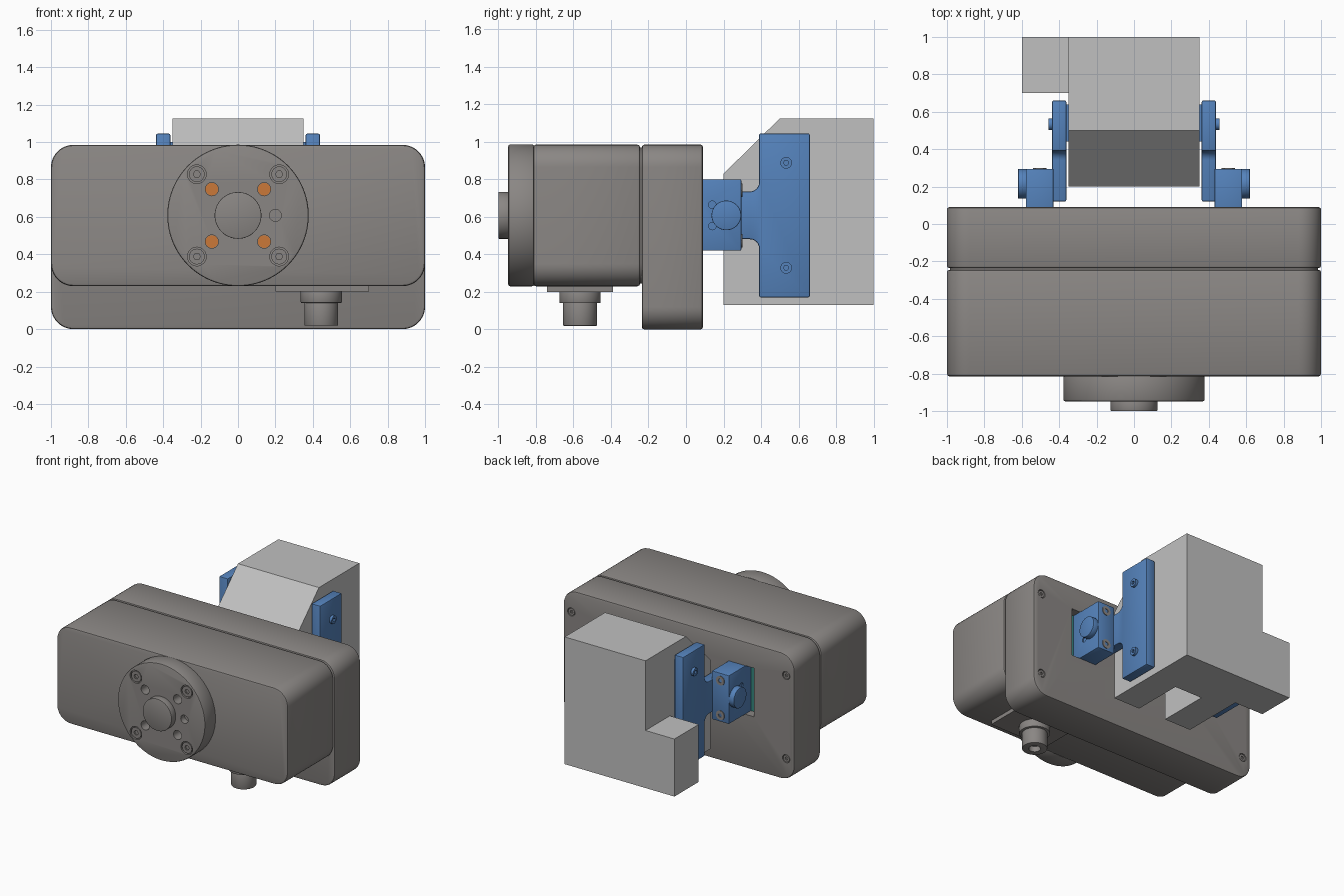
import bpy, bmesh, math

cube = bpy.data.objects.get("Cube")
if cube:
    bpy.data.objects.remove(cube, do_unlink=True)


def material(name, rgb):
    m = bpy.data.materials.new(name)
    m.use_nodes = True
    m.diffuse_color = (*rgb, 1)
    m.node_tree.nodes["Principled BSDF"].inputs["Base Color"].default_value = (*rgb, 1)
    return m


GREY = material("warm grey", (0.255, 0.24, 0.23))
LIGHT = material("light grey", (0.53, 0.53, 0.53))
BLUE = material("blue", (0.09, 0.225, 0.5))
TEAL = material("teal", (0.035, 0.24, 0.21))
ORANGE = material("orange", (0.6, 0.19, 0.04))


def rect(u0, u1, v0, v1):
    return [(u0, v0), (u1, v0), (u1, v1), (u0, v1)]


def arc(u, v, r, start, end, n):
    angles = [math.radians(start + (end - start) * i / n) for i in range(n + 1)]
    return [(u + r * math.cos(a), v + r * math.sin(a)) for a in angles]


def circle(u, v, r, n=32):
    return arc(u, v, r, 0, 360, n)[:-1]


def rounded(u0, u1, v0, v1, r):
    return (arc(u1 - r, v1 - r, r, 0, 90, 10) + arc(u0 + r, v1 - r, r, 90, 180, 10)
            + arc(u0 + r, v0 + r, r, 180, 270, 10) + arc(u1 - r, v0 + r, r, 270, 360, 10))


def activate(ob):
    bpy.ops.object.select_all(action='DESELECT')
    ob.select_set(True)
    bpy.context.view_layer.objects.active = ob


def prism(name, pts, axis, a, b, mat, bevel=0, cutters=()):
    """Extrude a profile along an axis, round its rims, then cut holes."""
    place = {'x': lambda u, v, w: (w, u, v),
             'y': lambda u, v, w: (u, w, v),
             'z': lambda u, v, w: (u, v, w)}[axis]
    bm = bmesh.new()
    low = [bm.verts.new(place(u, v, a)) for u, v in pts]
    high = [bm.verts.new(place(u, v, b)) for u, v in pts]
    bm.faces.new(low)
    bm.faces.new(high)
    for i in range(len(pts)):
        j = (i + 1) % len(pts)
        bm.faces.new((low[i], low[j], high[j], high[i]))
    bmesh.ops.recalc_face_normals(bm, faces=bm.faces)
    mesh = bpy.data.meshes.new(name)
    bm.to_mesh(mesh)
    bm.free()
    mesh.materials.append(mat)
    ob = bpy.data.objects.new(name, mesh)
    bpy.context.collection.objects.link(ob)
    activate(ob)
    if bevel:
        mod = ob.modifiers.new("rim", 'BEVEL')
        mod.width = bevel
        mod.segments = 2
        mod.limit_method = 'ANGLE'
        mod.angle_limit = math.radians(40)
        bpy.ops.object.modifier_apply(modifier="rim")
    for shape in cutters:
        tool = prism("cutter", *shape, mat)
        tool.hide_render = True
        activate(ob)
        mod = ob.modifiers.new("cut", 'BOOLEAN')
        mod.operation = 'DIFFERENCE'
        mod.solver = 'EXACT'
        mod.object = tool
        bpy.ops.object.modifier_apply(modifier="cut")
        bpy.data.objects.remove(tool, do_unlink=True)
    activate(ob)
    bpy.ops.object.shade_smooth_by_angle(angle=math.radians(30))
    return ob


def screw(name, u, v, r, axis, a, b, mat):
    """Screw head whose outer end b has a socket."""
    mid = b + (a - b) * 0.6
    prism(name, circle(u, v, r, 24), axis, a, b, mat,
          cutters=[(circle(u, v, r * 0.45, 6), axis, mid, b + (b - a))])


SIDES = (-1, 1)
MID = 0.608  # height of the main axis

# Housings
prism("front_housing", rounded(-1, 1, 0.23, 0.985, 0.12), 'y', -0.815, -0.245, GREY, 0.014)
prism("housing_joint", rounded(-0.985, 0.985, 0.245, 0.97, 0.11), 'y', -0.25, -0.23, GREY)
windows = [(rect(*sorted((s * 0.43, s * 0.65)), 0.42, 0.8), 'y', 0.01, 0.2) for s in SIDES]
corners = [(x * 0.93, 0.4925 + z * 0.325) for x in SIDES for z in SIDES]
wells = [(circle(x, z, 0.032), 'y', 0.075, 0.2) for x, z in corners]
prism("rear_housing", rounded(-1, 1, 0, 0.985, 0.12), 'y', -0.235, 0.09, GREY, 0.012,
      windows + wells)
for x, z in corners:
    screw("rear_screw", x, z, 0.027, 'y', 0.07, 0.087, GREY)

# Front disc with screws, sockets and hub
bolts = [(x * 0.22, MID + z * 0.22) for x in SIDES for z in SIDES]
sockets = [(x * 0.14, MID + z * 0.14) for x in SIDES for z in SIDES]
holes = [(circle(x, z, 0.05), 'y', -1, -0.93) for x, z in bolts]
holes += [(circle(x, z, 0.035), 'y', -1, -0.85) for x, z in sockets]
holes.append((circle(0.2, MID, 0.032), 'y', -1, -0.9))
prism("front_disc", circle(0, MID, 0.378, 96), 'y', -0.948, -0.81, GREY, 0.01, holes)
for x, z in bolts:
    screw("disc_screw", x, z, 0.042, 'y', -0.925, -0.945, GREY)
for x, z in sockets:
    prism("socket_floor", circle(x, z, 0.034), 'y', -0.857, -0.849, ORANGE)
prism("hub", circle(0, MID, 0.125, 64), 'y', -1, -0.94, GREY, 0.004)

# Connector underneath
prism("connector_plate", rect(0.2, 0.7, -0.74, -0.39), 'z', 0.2, 0.235, GREY)
prism("connector_collar", circle(0.445, -0.565, 0.11, 48), 'z', 0.14, 0.205, GREY, 0.005)
prism("connector_plug", circle(0.445, -0.565, 0.09, 48), 'z', 0.018, 0.15, GREY, 0.005,
      [(circle(0.445, -0.565, 0.042), 'z', 0, 0.08)])
prism("connector_core", circle(0.445, -0.565, 0.04), 'z', 0.06, 0.09, LIGHT)

# Carried block, with a slot under its front and a low side step
block = [(0.2, 0.13), (1, 0.13), (1, 1.125), (0.5, 1.125), (0.2, 0.83)]
prism("rear_block", block, 'x', -0.35, 0.35, LIGHT,
      cutters=[(rect(-0.12, 0.12, 0, 0.6), 'z', 0, 0.55)])
prism("side_step", rect(0.7, 1, 0.13, 0.58), 'x', -0.6, -0.35, LIGHT)

# Bracket outline: tall plate with a filleted arm
upper = [(0.12, 0.127)] + arc(0.34, 0.177, 0.05, 270, 360, 6) + [(0.39, 0.437), (0.66, 0.437)]
bracket = [(y, MID + z) for y, z in upper] + [(y, MID - z) for y, z in reversed(upper)]

for s in SIDES:
    # Window contents
    lo, hi = sorted((s * 0.43, s * 0.65))
    prism("window_board", rect(lo, hi, 0.42, 0.8), 'y', 0.008, 0.018, TEAL)
    lo, hi = sorted((s * 0.625, s * 0.645))
    prism("window_contact", rect(lo, hi, 0.5, 0.72), 'y', 0.018, 0.026, ORANGE)

    # Pivot block with its cap and screws
    pins = [(circle(0.14, MID + z * 0.057, 0.02, 16), 'x', s * 0.57, s * 0.7) for z in SIDES]
    prism("pivot_block", rect(0.015, 0.295, 0.42, 0.8), 'x', s * 0.43, s * 0.578, BLUE, 0.006, pins)
    prism("pivot_cap", circle(0.215, MID, 0.079, 48), 'x', s * 0.57, s * 0.62, BLUE, 0.004)
    for z in SIDES:
        screw("pivot_screw", s * 0.505, MID + z * 0.135, 0.036, 'y', 0.29, 0.3, GREY)

    # Side bracket, its inner pad and bolts
    prism("side_bracket", bracket, 'x', s * 0.362, s * 0.438, BLUE, 0.008)
    prism("bracket_pad", rect(0.44, 0.64, 0.22, 1.0), 'x', s * 0.348, s * 0.37, BLUE)
    for z in SIDES:
        screw("bracket_bolt", 0.534, MID + z * 0.28, 0.031, 'x', s * 0.43, s * 0.458, BLUE)
